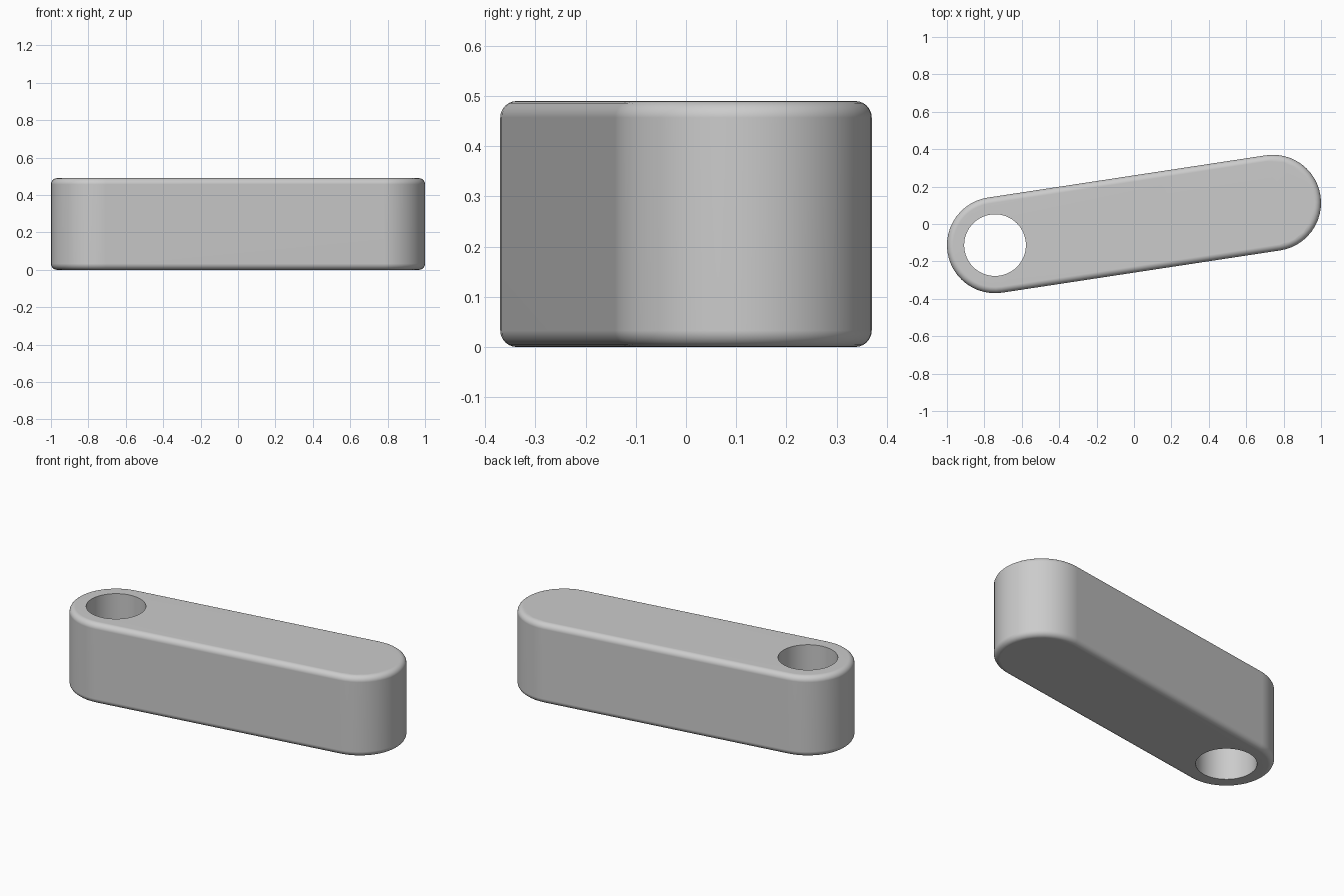
import bpy, bmesh, math

if "Cube" in bpy.data.objects:
    bpy.data.objects.remove(bpy.data.objects["Cube"])

CX, CY = 0.743, 0.113      # half offset between the end centres
R, H = 0.257, 0.49         # end radius, height
FILLET = 0.033             # rounded rim radius
HOLE_R = 0.165
END_SEG, RIM_SEG, HOLE_SEG = 24, 6, 64

grey = bpy.data.materials.new("grey")
grey.diffuse_color = (0.6, 0.6, 0.6, 1)
grey.use_nodes = True
grey.node_tree.nodes["Principled BSDF"].inputs["Base Color"].default_value = grey.diffuse_color

bm = bmesh.new()
tilt = math.atan2(CY, CX)


def outline(radius, z):
    """Slot-shaped ring of vertices with rounded ends."""
    ring = []
    for side in (1, -1):
        for i in range(END_SEG + 1):
            a = tilt + math.pi * (i / END_SEG - 0.5) + (0 if side > 0 else math.pi)
            ring.append(bm.verts.new((side * CX + radius * math.cos(a),
                                      side * CY + radius * math.sin(a), z)))
    return ring


def circle(z):
    """Ring of vertices around the hole."""
    return [bm.verts.new((-CX + HOLE_R * math.cos(2 * math.pi * i / HOLE_SEG),
                          -CY + HOLE_R * math.sin(2 * math.pi * i / HOLE_SEG), z))
            for i in range(HOLE_SEG)]


def skin(a, b):
    """Join two equal rings with quads."""
    n = len(a)
    for i in range(n):
        j = (i + 1) % n
        bm.faces.new((a[i], a[j], b[j], b[i]))


# Outer wall with rounded bottom and top rims
angles = [math.pi / 2 * i / RIM_SEG for i in range(RIM_SEG + 1)]
section = [(R - FILLET + FILLET * math.sin(t), FILLET - FILLET * math.cos(t)) for t in angles]
section += [(r, H - z) for r, z in reversed(section)]
rings = [outline(r, z) for r, z in section]
for lower, upper in zip(rings, rings[1:]):
    skin(lower, upper)

# Through hole wall
hole_low, hole_high = circle(0), circle(H)
skin(hole_high, hole_low)

# Flat caps around the hole
for outer, inner in ((rings[0], hole_low), (rings[-1], hole_high)):
    edges = [bm.edges.get((loop[i - 1], loop[i])) for loop in (outer, inner) for i in range(len(loop))]
    bmesh.ops.triangle_fill(bm, use_beauty=True, use_dissolve=False, edges=edges)
bmesh.ops.recalc_face_normals(bm, faces=bm.faces[:])

mesh = bpy.data.meshes.new("link_arm")
bm.to_mesh(mesh)
bm.free()
mesh.materials.append(grey)
arm = bpy.data.objects.new("link_arm", mesh)
bpy.context.collection.objects.link(arm)

# Smooth curved walls, crisp hole edges, flat caps
bpy.context.view_layer.objects.active = arm
arm.select_set(True)
bpy.ops.object.shade_smooth_by_angle(angle=math.radians(40))
weighted = arm.modifiers.new("flat_caps", 'WEIGHTED_NORMAL')
weighted.keep_sharp = True
